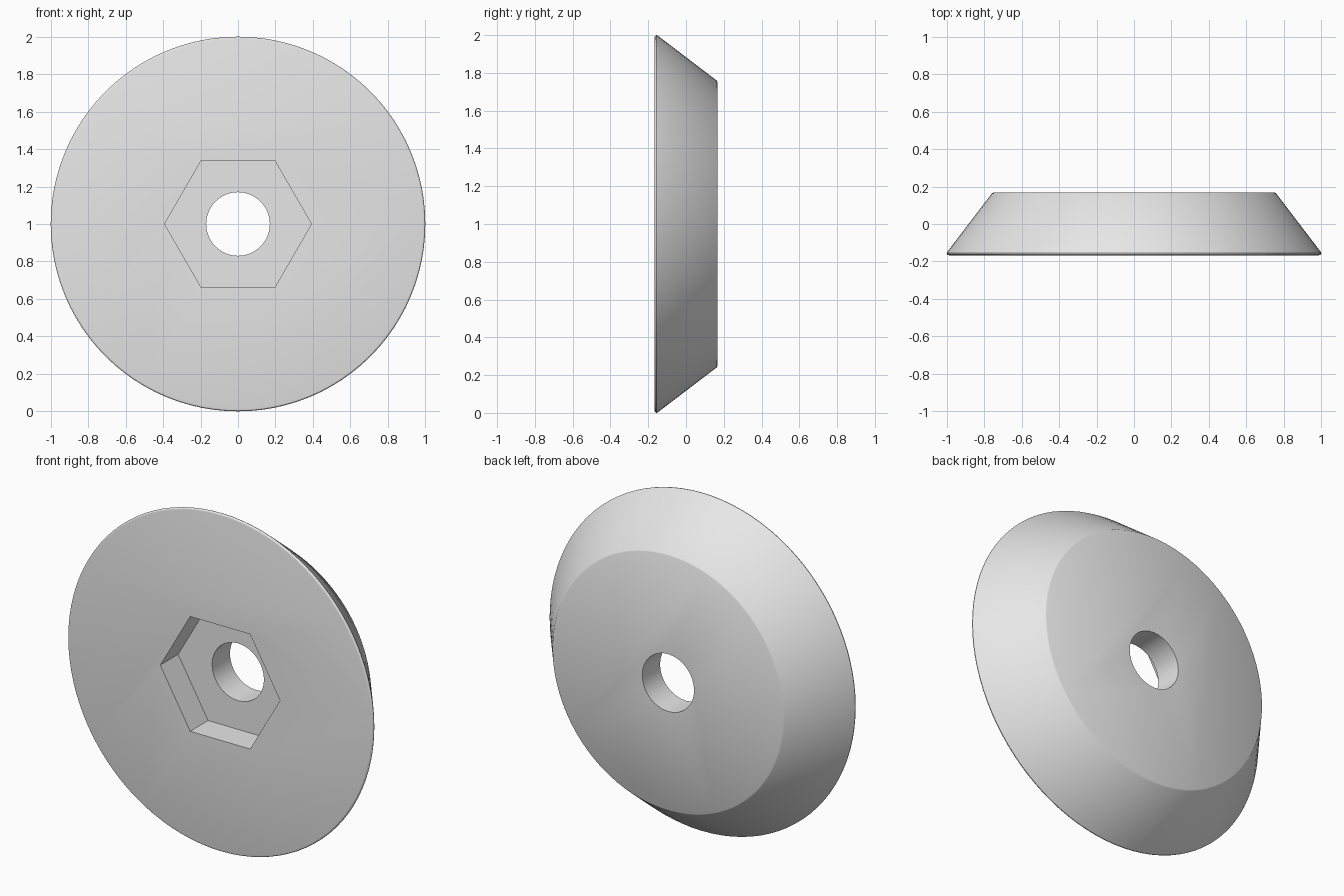
import bpy
import bmesh
import math
from mathutils import Matrix

cube = bpy.data.objects.get("Cube")
if cube:
    bpy.data.objects.remove(cube, do_unlink=True)

HALF = 0.167     # half the thickness
CENTRE_Z = 1.0

grey = bpy.data.materials.new("light_grey")
grey.use_nodes = True
grey.diffuse_color = (0.8, 0.8, 0.8, 1)
grey.node_tree.nodes["Principled BSDF"].inputs["Base Color"].default_value = (0.8, 0.8, 0.8, 1)


def prism(name, radius, sides, y0, y1):
    """Straight prism along y, with a corner on the x axis."""
    bm = bmesh.new()
    bmesh.ops.create_cone(bm, cap_ends=True, segments=sides, radius1=radius,
                          radius2=radius, depth=y1 - y0,
                          matrix=Matrix.Translation((0, (y0 + y1) / 2, CENTRE_Z))
                          @ Matrix.Rotation(math.pi / 2, 4, "X")
                          @ Matrix.Rotation(math.pi / 2, 4, "Z"))
    return finish(name, bm)


def finish(name, bm):
    bmesh.ops.recalc_face_normals(bm, faces=bm.faces)
    mesh = bpy.data.meshes.new(name)
    bm.to_mesh(mesh)
    bm.free()
    mesh.materials.append(grey)
    obj = bpy.data.objects.new(name, mesh)
    bpy.context.collection.objects.link(obj)
    return obj


# Tapered disc: outer profile (radius, y) with a rounded front rim
profile = [(0, -HALF), (0.986, -HALF), (0.994, -0.165), (0.999, -0.160),
           (1.0, -0.155), (0.997, -0.149), (0.759, 0.163), (0.752, HALF), (0, HALF)]
bm = bmesh.new()
verts = [bm.verts.new((r, y, CENTRE_Z)) for r, y in profile]
edges = [bm.edges.new(pair) for pair in zip(verts, verts[1:])]
bmesh.ops.spin(bm, geom=verts + edges, cent=(0, 0, CENTRE_Z), axis=(0, 1, 0),
               angle=math.tau, steps=96)
bmesh.ops.remove_doubles(bm, verts=bm.verts, dist=0.0005)
flat = [e for e in bm.edges
        if len(e.link_faces) == 2 and all(abs(abs(v.co.y) - HALF) < 1e-4 for v in e.verts)
        and abs(e.link_faces[0].normal.dot(e.link_faces[1].normal)) > 0.999]
bmesh.ops.dissolve_edges(bm, edges=flat, use_verts=True)
disc = finish("tapered_disc", bm)

# Hexagonal nut pocket in the front, and the bore right through
cutters = [prism("hex_pocket_cutter", 0.392, 6, -0.4, 0.0),
           prism("bore_cutter", 0.17, 32, -0.5, 0.5)]
bpy.context.view_layer.objects.active = disc
disc.select_set(True)
for cutter in cutters:
    mod = disc.modifiers.new(cutter.name, "BOOLEAN")
    mod.operation = "DIFFERENCE"
    mod.solver = "EXACT"
    mod.object = cutter
    bpy.ops.object.modifier_apply(modifier=mod.name)
for cutter in cutters:
    bpy.data.objects.remove(cutter, do_unlink=True)

bpy.ops.object.shade_smooth_by_angle(angle=math.radians(30))
